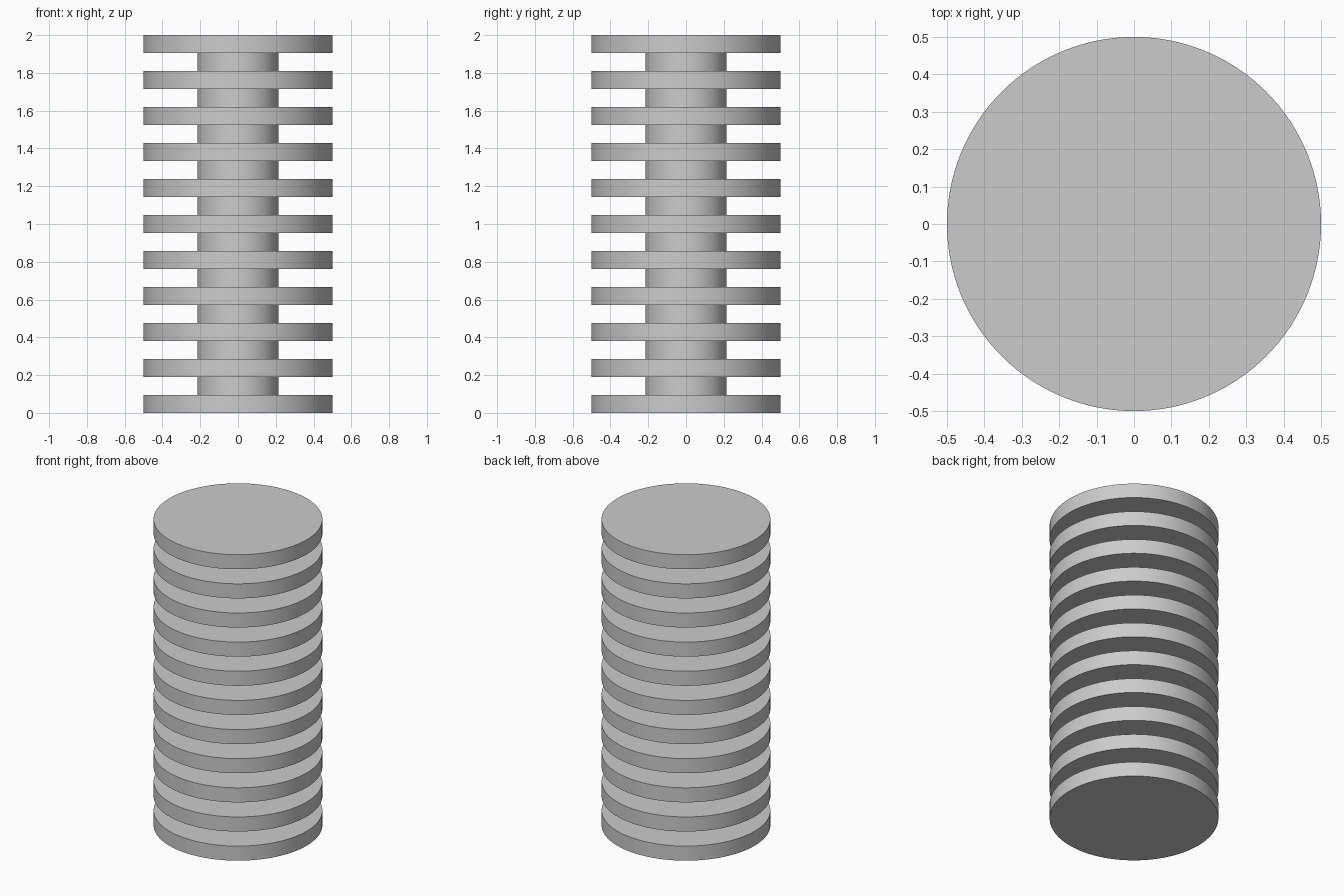
import bpy
import math

cube = bpy.data.objects.get("Cube")
if cube:
    bpy.data.objects.remove(cube, do_unlink=True)

HEIGHT = 2.0
DISC_COUNT = 11
LAYER = HEIGHT / (2 * DISC_COUNT - 1)  # discs and gaps are equally thick
DISC_RADIUS = 0.5
CORE_RADIUS = 0.214

# Plain grey finish
grey = bpy.data.materials.new("plain_grey")
grey.use_nodes = True
colour = (0.6, 0.6, 0.6, 1.0)
grey.diffuse_color = colour
grey.node_tree.nodes["Principled BSDF"].inputs["Base Color"].default_value = colour


def cylinder(name, radius, bottom, top):
    """Upright smooth-sided cylinder between two heights."""
    bpy.ops.mesh.primitive_cylinder_add(
        vertices=128, radius=radius, depth=top - bottom,
        location=(0, 0, (bottom + top) / 2))
    obj = bpy.context.object
    obj.name = name
    obj.data.materials.append(grey)
    bpy.ops.object.shade_smooth_by_angle(angle=math.radians(30))
    return obj


# Central core, running between the end discs
cylinder("core", CORE_RADIUS, LAYER, HEIGHT - LAYER)

# Evenly stacked discs
for i in range(DISC_COUNT):
    base = 2 * i * LAYER
    cylinder(f"disc_{i + 1}", DISC_RADIUS, base, base + LAYER)
